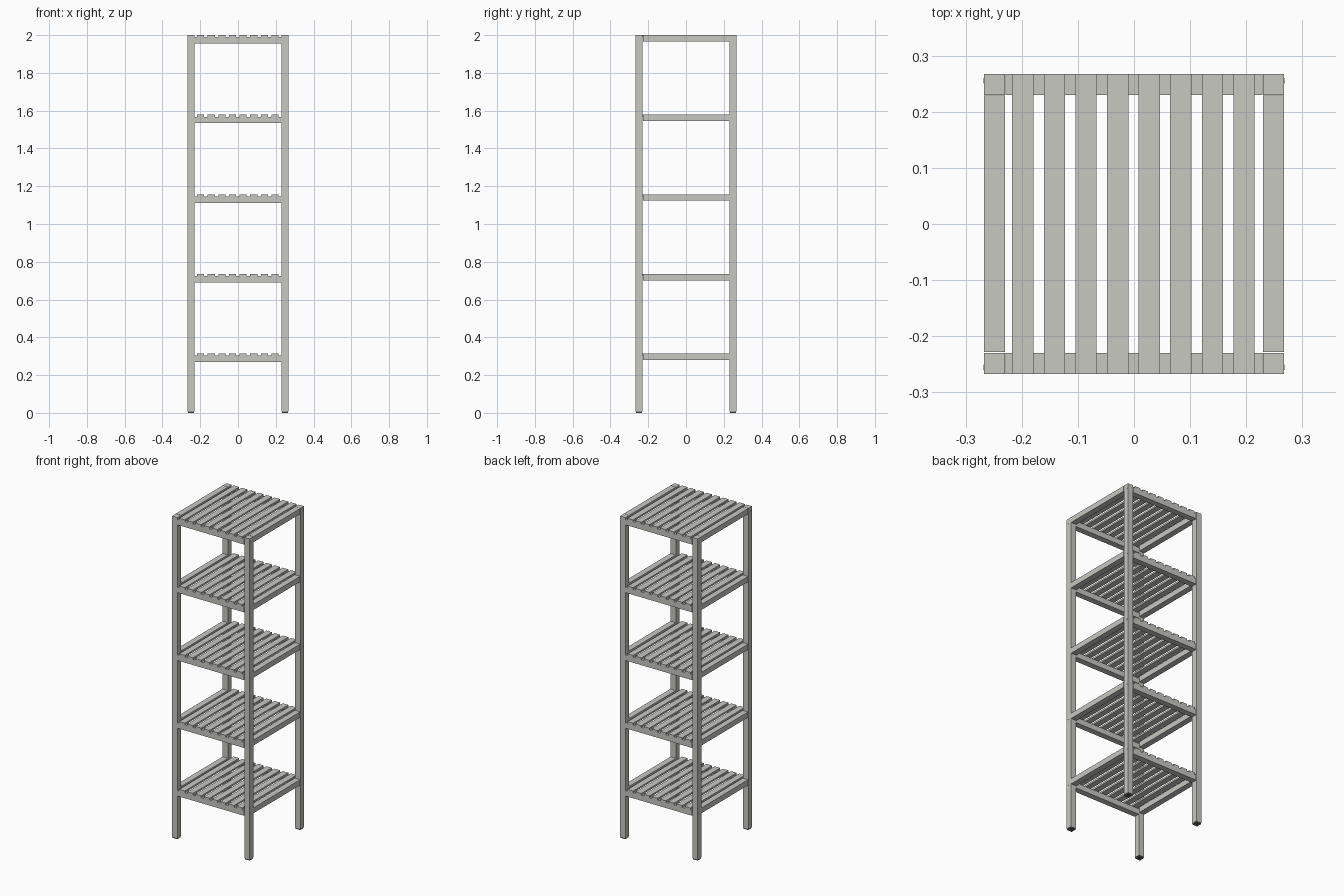
import bpy, bmesh, math
from mathutils import Matrix

if "Cube" in bpy.data.objects:
    bpy.data.objects.remove(bpy.data.objects["Cube"])

def material(name, rgb):
    m = bpy.data.materials.new(name)
    m.diffuse_color = (*rgb, 1)
    m.use_nodes = True
    m.node_tree.nodes["Principled BSDF"].inputs["Base Color"].default_value = m.diffuse_color
    return m

wood = material("pale grey", (0.58, 0.58, 0.54))
dark = material("dark grey", (0.12, 0.12, 0.12))

def finish(name, bm, mat):
    me = bpy.data.meshes.new(name)
    bm.to_mesh(me)
    bm.free()
    me.materials.append(mat)
    ob = bpy.data.objects.new(name, me)
    bpy.context.collection.objects.link(ob)
    return ob

def box(name, x, y, z, mat=wood):
    """Box from (min, max) pairs."""
    bm = bmesh.new()
    size = [b - a for a, b in (x, y, z)]
    mid = [(a + b) / 2 for a, b in (x, y, z)]
    bmesh.ops.create_cube(bm, size=1, matrix=Matrix.Translation(mid) @ Matrix.Diagonal((*size, 1)))
    return finish(name, bm, mat)

def screw(name, x, y, z):
    bm = bmesh.new()
    bmesh.ops.create_cone(bm, cap_ends=True, segments=12, radius1=0.005, radius2=0.005, depth=0.004,
                          matrix=Matrix.Translation((x, y, z)) @ Matrix.Rotation(math.pi / 2, 4, 'Y'))
    return finish(name, bm, wood)

OUT, IN = 0.267, 0.23        # outer and inner faces of the posts
RAIL, SLAT = 0.034, 0.011    # rail height, slat thickness
SHELVES = [2.0 - 0.4213 * i for i in range(5)]

def span(s, a=IN, b=OUT):
    return tuple(sorted((s * a, s * b)))

# Corner posts with foot pads
for sx in (-1, 1):
    for sy in (-1, 1):
        box("post", span(sx), span(sy), (0.007, 2.0))
        box("foot_pad", span(sx, IN + .002, OUT - .002), span(sy, IN + .002, OUT - .002), (0, 0.007), dark)

for top in SHELVES:
    low = top - SLAT
    for s in (-1, 1):
        # Side rails flush with the slats, front and back rails below them
        box("side_rail", span(s), (-IN + .002, IN - .001), (top - RAIL, top))
        box("cross_rail", (-IN + .001, IN - .001), span(s), (low - RAIL, low))
        # Screws through the posts into the cross rails
        for sy in (-1, 1):
            screw("screw_head", s * (OUT - 0.001), sy * 0.255, low - RAIL / 2)
    # Shelf slats
    for i in range(8):
        cx = -0.198 + 0.0563 * i
        box("shelf_slat", (cx - 0.019, cx + 0.019), (-OUT, OUT), (low, top))
